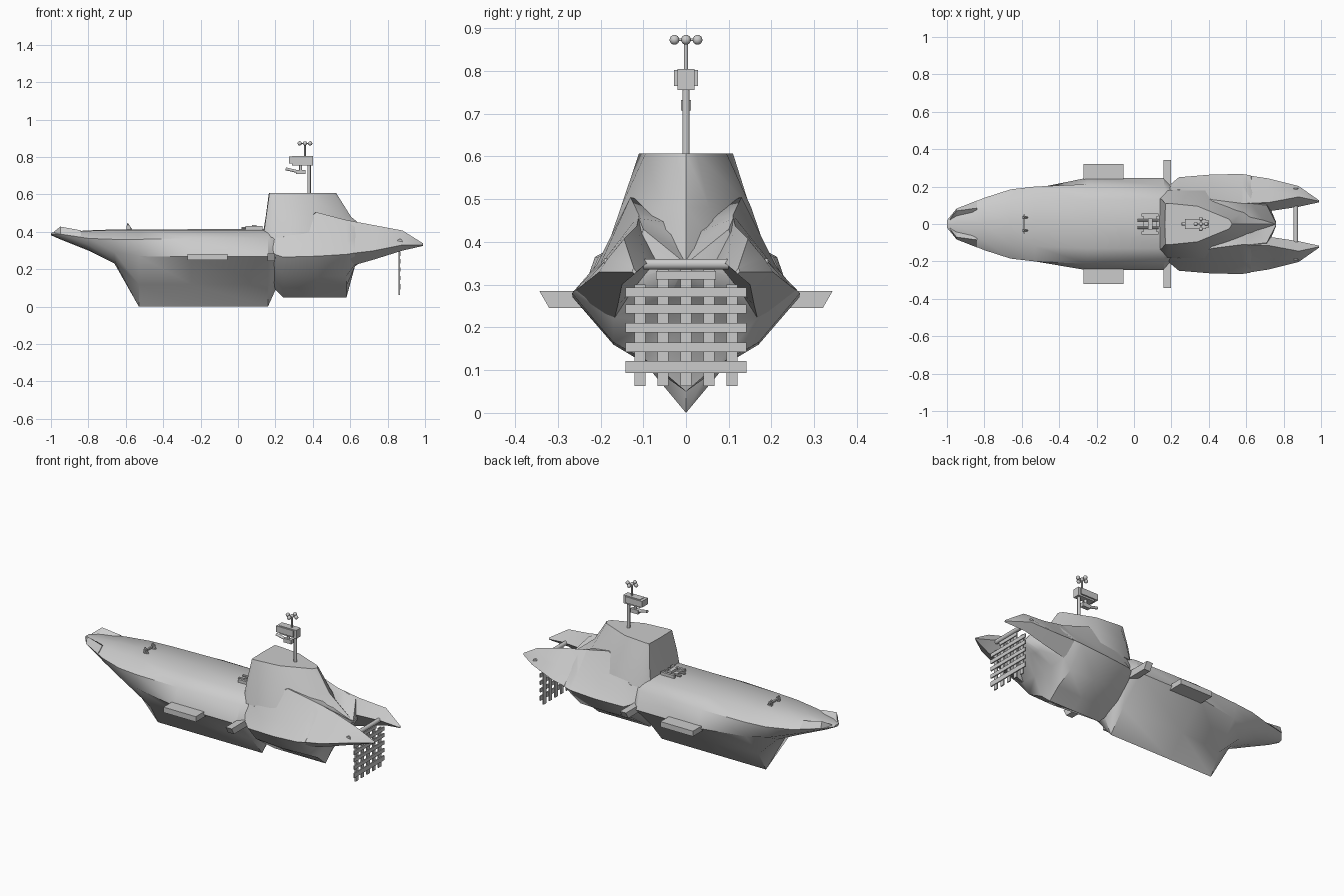
import bpy, bmesh, math
from mathutils import Vector


def finish(name, bm, smooth=None):
    bmesh.ops.remove_doubles(bm, verts=bm.verts, dist=0.0005)
    bmesh.ops.recalc_face_normals(bm, faces=bm.faces)
    me = bpy.data.meshes.new(name)
    bm.to_mesh(me)
    bm.free()
    ob = bpy.data.objects.new(name, me)
    bpy.context.collection.objects.link(ob)
    if smooth:
        bpy.ops.object.select_all(action='DESELECT')
        ob.select_set(True)
        bpy.context.view_layer.objects.active = ob
        bpy.ops.object.shade_smooth_by_angle(angle=math.radians(smooth))
    return ob


def skin(name, rings, smooth=None):
    """Join rings of 3D points into a capped solid."""
    bm = bmesh.new()
    vs = [[bm.verts.new(p) for p in r] for r in rings]
    n = len(rings[0])
    for a, b in zip(vs, vs[1:]):
        for i in range(n):
            j = (i + 1) % n
            bm.faces.new((a[i], a[j], b[j], b[i]))
    bm.faces.new(vs[0])
    bm.faces.new(vs[-1])
    return finish(name, bm, smooth)


def hull(name, stations, smooth=40):
    """Stations of (x, half section from keel to deck), mirrored in y."""
    rings = []
    for x, half in stations:
        full = half + [(-y, z) for y, z in half[-2:0:-1]]
        rings.append([(x, y, z) for y, z in full])
    return skin(name, rings, smooth)


def box(name, x0, x1, y0, y1, z0, z1):
    return skin(name, [[(x, y0, z0), (x, y1, z0), (x, y1, z1), (x, y0, z1)] for x in (x0, x1)])


def rod(name, a, b, r, sides=10):
    a, b = Vector(a), Vector(b)
    q = (b - a).to_track_quat('Z', 'Y')
    ring = [q @ Vector((r * math.cos(t * math.tau / sides), r * math.sin(t * math.tau / sides), 0))
            for t in range(sides)]
    return skin(name, [[p + v for v in ring] for p in (a, b)], 40)


def ball(name, p, r):
    bm = bmesh.new()
    bmesh.ops.create_uvsphere(bm, u_segments=12, v_segments=8, radius=r)
    bmesh.ops.translate(bm, verts=bm.verts, vec=p)
    return finish(name, bm, 60)


# Forward hull: keel, bilge, chine, shoulder, deck edge, deck centre
hull("forward_hull", [
    (-1.0, [(0, .382), (.008, .384), (.015, .386), (.02, .39), (.015, .395), (0, .395)]),
    (-.95, [(0, .36), (.03, .363), (.06, .375), (.08, .388), (.06, .398), (0, .398)]),
    (-.80, [(0, .30), (.06, .305), (.12, .33), (.14, .365), (.09, .405), (0, .408)]),
    (-.66, [(0, .23), (.08, .245), (.165, .29), (.185, .36), (.11, .41), (0, .413)]),
    (-.53, [(0, 0), (.07, .12), (.19, .27), (.20, .36), (.12, .41), (0, .413)]),
    (-.25, [(0, 0), (.10, .12), (.247, .267), (.213, .365), (.13, .41), (0, .414)]),
    (.16, [(0, 0), (.10, .12), (.247, .267), (.205, .365), (.13, .41), (0, .414)]),
    (.205, [(0, .10), (.08, .15), (.20, .265), (.17, .36), (.12, .40), (0, .41)]),
])

# Rear hull: keel, bilge, flank, chine, flare, ridge, centre
hull("rear_hull", [
    (.18, [(0, .11), (.08, .15), (.18, .245), (.20, .285), (.19, .33), (.17, .37), (0, .41)]),
    (.24, [(0, .05), (.07, .10), (.17, .17), (.25, .265), (.205, .33), (.185, .37), (0, .44)]),
    (.42, [(0, .05), (.07, .10), (.17, .16), (.265, .27), (.21, .345), (.13, .505), (0, .46)]),
    (.58, [(0, .05), (.07, .11), (.17, .165), (.267, .28), (.20, .35), (.11, .463), (0, .44)]),
    (.625, [(0, .22), (.07, .215), (.17, .225), (.26, .287), (.19, .36), (.11, .455), (0, .41)]),
    (.71, [(0, .29), (.035, .28), (.07, .28), (.13, .31), (.12, .36), (.10, .43), (0, .37)]),
    (.76, [(0, .345), (.004, .345), (.008, .347), (.01, .35), (.008, .352), (.005, .353), (0, .355)]),
])

for s, side in ((1, "left"), (-1, "right")):
    # Forked tail prongs: bottom, outer edge, flare, top ridge, inner edge
    prong = [
        (.58, [(.17, .21), (.265, .282), (.20, .35), (.11, .463), (.05, .36)]),
        (.72, [(.16, .25), (.243, .298), (.185, .36), (.115, .437), (.068, .355)]),
        (.88, [(.15, .30), (.203, .33), (.18, .365), (.145, .407), (.092, .35)]),
        (.99, [(.12, .325), (.126, .33), (.125, .335), (.122, .338), (.116, .33)]),
    ]
    skin("tail_prong_" + side, [[(x, s * y, z) for y, z in sec] for x, sec in prong], 30)
    # Bow horns
    horn = [
        (-.985, [(.01, .385), (.03, .385), (.025, .40)]),
        (-.95, [(.035, .39), (.082, .388), (.07, .428)]),
        (-.84, [(.06, .395), (.125, .375), (.085, .408)]),
    ]
    skin("bow_horn_" + side, [[(x, s * y, z) for y, z in sec] for x, sec in horn])
    # Side platform and side engine
    box("side_platform_" + side, -.27, -.055, s * .20, s * .32, .25, .282)
    skin("side_fin_" + side, [[(x, s * y, z) for y, z in
         ((.17, .245), (.32, .245), (.343, .285), (.17, .285))] for x in (.158, .198)])
    # Net hook
    rod("net_hook_" + side, (.865, s * .155, .348), (.865, s * .192, .348), .014)

# Command tower tapering to the stern point
base = [(.13, 0), (.135, .14), (.18, .18), (.38, .19), (.62, .08), (.76, 0)]
mid = [(.148, 0), (.15, .13), (.18, .15), (.38, .153), (.57, .055), (.605, 0)]
top = [(.165, 0), (.168, .108), (.19, .11), (.34, .095), (.51, .025), (.525, 0)]
zs = [.37, .37, .37, .37, .38, .353]
rings = []
for h, z in ((base, zs), (mid, [.48] * 6), (top, [.607] * 6)):
    pts = [(x, y, zz) for (x, y), zz in zip(h, z)]
    rings.append(pts + [(x, -y, zz) for x, y, zz in pts[-2:0:-1]])
skin("command_tower", rings, 45)

# Mast with lookout box, gun and sensor balls
rod("mast", (.38, 0, .58), (.38, 0, .77), .009)
box("lookout_box", .29, .40, -.02, .02, .755, .805)
box("lookout_band", .272, .385, -.028, .028, .765, .802)
rod("gun_mount", (.335, 0, .715), (.335, 0, .76), .008)
rod("gun_barrel", (.255, 0, .737), (.35, 0, .715), .008)
box("gun_body", .31, .36, -.012, .012, .708, .732)
rod("antenna", (.358, 0, .80), (.358, 0, .875), .005)
for i, (dx, dy) in enumerate(((0, 0), (.028, 0), (-.028, 0), (0, .027), (0, -.027))):
    ball("sensor_ball_%d" % i, (.358 + dx, dy, .873), .0115)
rod("sensor_arm_x", (.33, 0, .873), (.386, 0, .873), .003)
rod("sensor_arm_y", (.358, -.027, .873), (.358, .027, .873), .003)

# Forward deck frame
for s in (1, -1):
    box("deck_frame_post", -.597, -.577, s * .028, s * .042, .405, .435)
    rod("deck_frame_brace", (-.57, s * .035, .412), (-.592, s * .035, .445), .005, 6)
box("deck_frame_rail", -.592, -.582, -.05, .05, .422, .432)

# Equipment in front of the tower
box("deck_gear_base", .05, .12, -.045, .045, .405, .422)
for s in (1, -1):
    box("deck_gear_side", .04, .13, s * .04, s * .055, .405, .43)
    rod("deck_gear_tube", (.02, s * .02, .42), (.13, s * .02, .42), .007, 8)
box("deck_gear_head", .075, .10, -.03, .03, .42, .437)

# Hanging net
rod("net_bar", (.865, -.1, .348), (.865, .1, .348), .013)
for i in range(5):
    y = -.108 + .054 * i
    zt = .30 if i in (0, 4) else .345
    box("net_strip_down_%d" % i, .858, .865, y - .013, y + .013, .063, zt)
for i, z in enumerate((.107, .154, .199, .243, .282)):
    h = .014 if i == 0 else .011
    box("net_strip_across_%d" % i, .863, .87, -.142, .142, z - h, z + h)
box("net_strip_top", .863, .87, -.07, .07, .312, .332)
